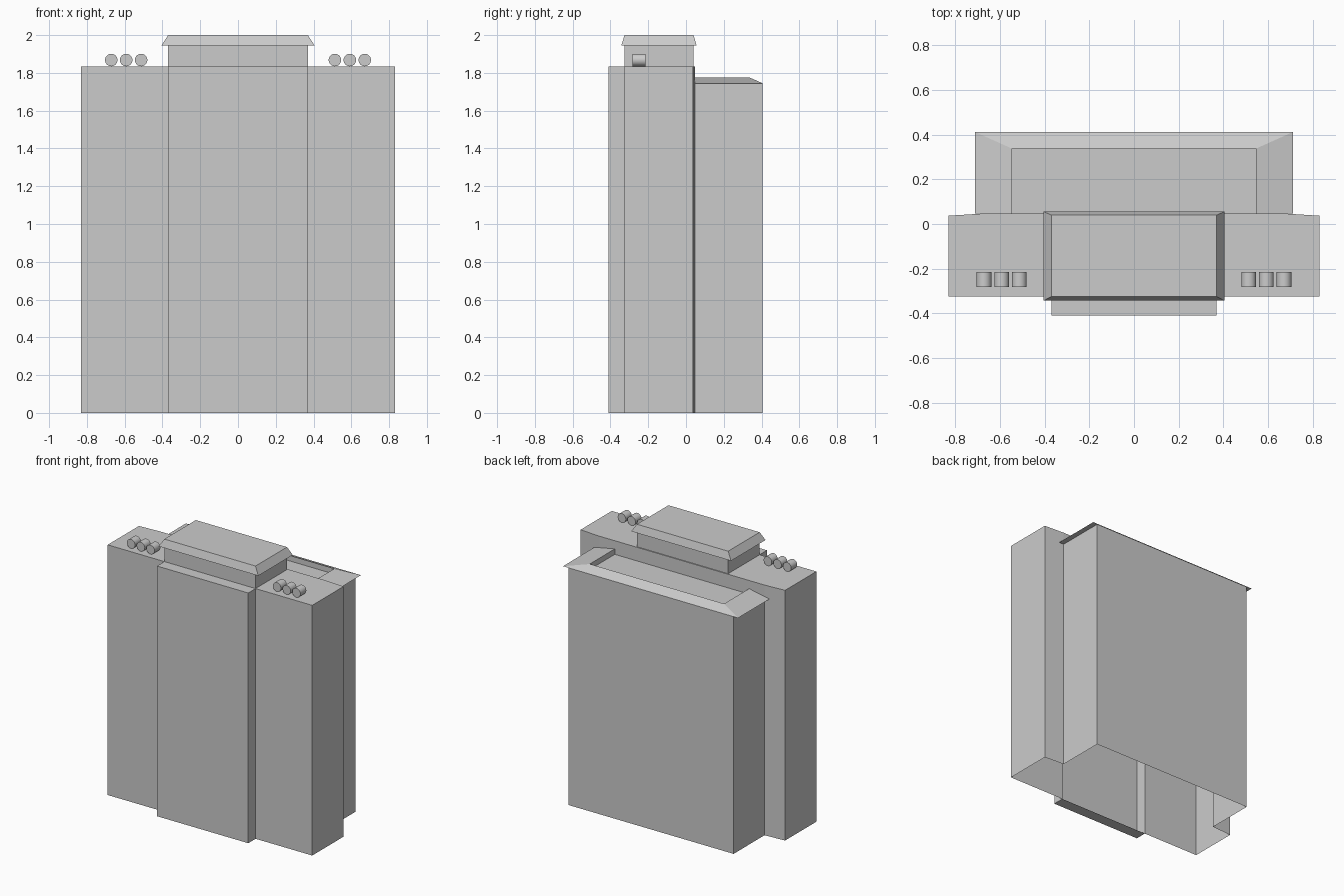
import bpy, bmesh, math
from mathutils import Matrix

if "Cube" in bpy.data.objects:
    bpy.data.objects.remove(bpy.data.objects["Cube"])


def make(name, verts, faces):
    """Mesh object from computed points, with merged seams and outward normals."""
    bm = bmesh.new()
    vs = [bm.verts.new(v) for v in verts]
    for f in faces:
        bm.faces.new([vs[i] for i in f])
    bmesh.ops.remove_doubles(bm, verts=bm.verts, dist=1e-5)
    bmesh.ops.recalc_face_normals(bm, faces=bm.faces)
    me = bpy.data.meshes.new(name)
    bm.to_mesh(me)
    bm.free()
    ob = bpy.data.objects.new(name, me)
    bpy.context.collection.objects.link(ob)
    return ob


def loft(name, sections, cap_start=False, cap_end=False, closed=True):
    """Skin between equally sized point lists."""
    n = len(sections[0])
    verts = [p for s in sections for p in s]
    faces = []
    for k in range(len(sections) - 1):
        for i in range(n if closed else n - 1):
            j = (i + 1) % n
            faces.append((k*n + i, k*n + j, (k+1)*n + j, (k+1)*n + i))
    if cap_start:
        faces.append(tuple(range(n))[::-1])
    if cap_end:
        faces.append(tuple(range((len(sections)-1)*n, len(sections)*n)))
    return make(name, verts, faces)


def rect(x, y0, y1, z):
    return [(-x, y0, z), (x, y0, z), (x, y1, z), (-x, y1, z)]


def mirrored(half):
    return half + [(-x, y) for x, y in reversed(half)]


ROOF, FLOOR, EAVE = 1.835, 1.735, 1.743
FRONT, BAY, BACK, STEP = -0.325, -0.41, 0.037, 0.047

# Front slab with projecting bay: walls open at the bottom and behind, flat roof
half = [(0.67, STEP), (0.83, BACK), (0.83, FRONT), (0.37, FRONT), (0.37, BAY)]
plan = mirrored(half)
loft("front_slab", [[(x, y, 0) for x, y in plan], [(x, y, ROOF) for x, y in plan]],
     cap_end=True, closed=False)
make("bay_underside", rect(0.37, BAY, FRONT, 0), [(3, 2, 1, 0)])
make("slab_upper_back", [(0.67, STEP, FLOOR), (-0.67, STEP, FLOOR),
                         (-0.67, STEP, ROOF), (0.67, STEP, ROOF)], [(0, 1, 2, 3)])

# Rear block walls and its sunken roof
wall = mirrored([(0.67, STEP), (0.67, 0.405)])
loft("rear_block", [[(x, y, 0) for x, y in wall], [(x, y, EAVE) for x, y in wall]],
     closed=False)
make("rear_roof", rect(0.67, STEP, 0.405, FLOOR), [(0, 1, 2, 3)])

# Sloped parapet running round three sides of the rear roof
prof = [(0.67, 0.405, EAVE), (0.71, 0.411, EAVE), (0.545, 0.337, 1.775), (0.545, 0.337, FLOOR)]
loft("rear_parapet", [[(x, STEP, z) for x, y, z in prof],
                      [(x, y, z) for x, y, z in prof],
                      [(-x, y, z) for x, y, z in prof],
                      [(-x, STEP, z) for x, y, z in prof]], True, True)

# Rooftop penthouse and flared cap
loft("penthouse", [rect(0.37, FRONT, 0.04, z) for z in (ROOF, 1.945)])
loft("penthouse_cap", [rect(0.405, -0.343, 0.056, 1.945),
                       rect(0.37, -0.325, 0.04, 2.0)], True, True)

# Stepped windows on the bay, thin panels just proud of the wall
for i in range(4):
    z = 0.43 + i * 0.333
    out = mirrored([(0.235, z), (0.235, z + 0.085), (0.21, z + 0.085), (0.21, z + 0.278)])
    make(f"bay_window_{i}", [(x, BAY - 0.002, zz) for x, zz in out], [tuple(range(8))[::-1]])

# Side windows on both ends
for s, side in ((-1, "left"), (1, "right")):
    for i in range(4):
        z = 0.55 + i * 0.317
        for j, y in enumerate((-0.308, -0.107)):
            f = (0, 1, 2, 3) if s > 0 else (3, 2, 1, 0)
            x = s * 0.832
            w = make(f"{side}_window_{i}_{j}", [(x, y, z), (x, y + 0.123, z),
                     (x, y + 0.123, z + 0.167), (x, y, z + 0.167)], [f])
            if w.data.polygons[0].normal.x * s < 0:
                w.data.flip_normals()
for ob in bpy.data.objects:
    if ob.name.startswith("bay_window") and ob.data.polygons[0].normal.y > 0:
        ob.data.flip_normals()
for name, up in (("rear_roof", 1), ("bay_underside", -1)):
    me = bpy.data.objects[name].data
    if me.polygons[0].normal.z * up < 0:
        me.flip_normals()
me = bpy.data.objects["slab_upper_back"].data
if me.polygons[0].normal.y < 0:
    me.flip_normals()

# Rooftop drums, three on each side, lying front to back
for s, side in ((-1, "left"), (1, "right")):
    for i in range(3):
        bpy.ops.mesh.primitive_cylinder_add(vertices=32, radius=0.033, depth=0.068,
            location=(s * (0.513 + i * 0.079), -0.248, ROOF + 0.033),
            rotation=(math.pi / 2, 0, 0))
        bpy.context.object.name = f"{side}_roof_drum_{i}"
        bpy.ops.object.shade_smooth_by_angle()
